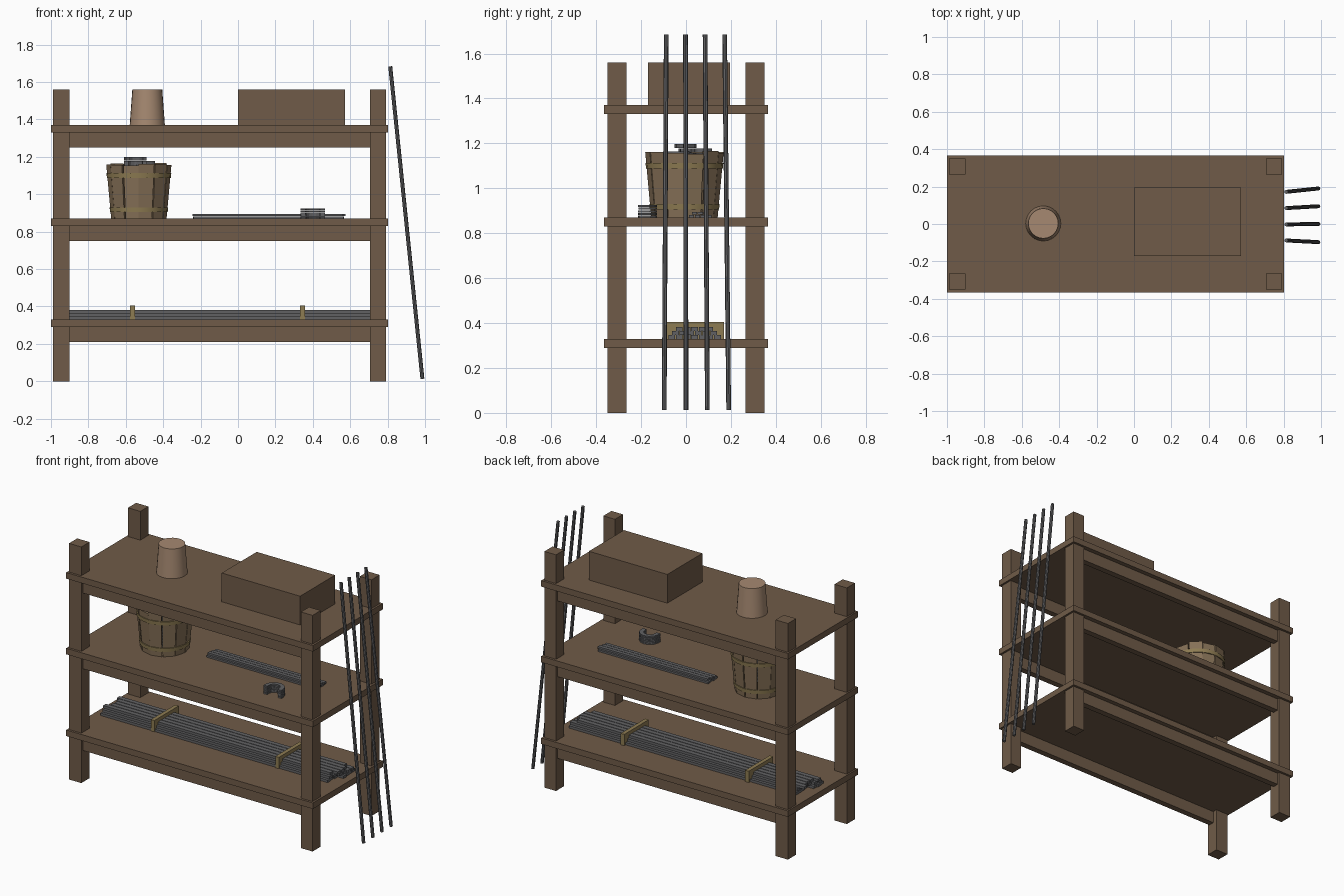
import bpy, bmesh, random
from math import sin, cos, pi, tau
from mathutils import Vector, Matrix

random.seed(4)
cube = bpy.data.objects.get("Cube")
if cube:
    bpy.data.objects.remove(cube, do_unlink=True)


def material(name, rgb, rough=0.8):
    m = bpy.data.materials.new(name)
    m.use_nodes = True
    m.diffuse_color = (*rgb, 1)
    bsdf = m.node_tree.nodes["Principled BSDF"]
    bsdf.inputs["Base Color"].default_value = (*rgb, 1)
    bsdf.inputs["Roughness"].default_value = rough
    return m


WOOD = material("dark_wood", (0.16, 0.105, 0.065))
STAVE = material("stave_wood", (0.24, 0.165, 0.095))
TAN = material("pale_wood", (0.27, 0.2, 0.085))
IRON = material("iron", (0.12, 0.12, 0.125), 0.5)
CLAY = material("clay", (0.38, 0.25, 0.165))


def finish(name, bm, mat, smooth=False):
    bmesh.ops.recalc_face_normals(bm, faces=bm.faces)
    mesh = bpy.data.meshes.new(name)
    bm.to_mesh(mesh)
    bm.free()
    mesh.materials.append(mat)
    ob = bpy.data.objects.new(name, mesh)
    bpy.context.collection.objects.link(ob)
    if smooth:
        bpy.ops.object.select_all(action='DESELECT')
        ob.select_set(True)
        bpy.context.view_layer.objects.active = ob
        bpy.ops.object.shade_smooth_by_angle()
    return ob


def add_box(bm, x, y, z):
    """Box from three (low, high) spans."""
    spans = (x, y, z)
    centre = Vector([(a + b) / 2 for a, b in spans])
    size = [b - a for a, b in spans]
    bmesh.ops.create_cube(bm, size=1, matrix=Matrix.Translation(centre) @ Matrix.Diagonal((*size, 1)))


def box(name, x, y, z, mat):
    bm = bmesh.new()
    add_box(bm, x, y, z)
    return finish(name, bm, mat)


def extrude_outline(bm, points, height):
    """Raise a flat outline into a solid."""
    face = bm.faces.new([bm.verts.new(p) for p in points])
    top = bmesh.ops.extrude_face_region(bm, geom=[face])["geom"]
    verts = [v for v in top if isinstance(v, bmesh.types.BMVert)]
    bmesh.ops.translate(bm, verts=verts, vec=(0, 0, height))


def add_horseshoe(bm, centre, turn, height, outer=0.065, inner=0.038, leg=0.017):
    """Half ring with short legs that opens toward -y before turning."""
    arc = [i * pi / 6 for i in range(7)]
    pts = [(outer, -leg)] + [(outer * cos(a), outer * sin(a)) for a in arc]
    pts += [(-outer, -leg), (-inner, -leg)]
    pts += [(inner * cos(a), inner * sin(a)) for a in reversed(arc)] + [(inner, -leg)]
    place = Matrix.Translation(centre) @ Matrix.Rotation(turn, 4, 'Z')
    extrude_outline(bm, [place @ Vector((x, y, 0)) for x, y in pts], height)


# Posts
for side, x in (("right", (-0.99, -0.9)), ("left", (0.705, 0.79))):
    for end, y in (("front", (-0.35, -0.265)), ("back", (0.265, 0.35))):
        box(f"{end}_{side}_post", x, y, (0, 1.56), WOOD)

# Shelves with a rail under each long edge
for name, top in (("bottom", 0.33), ("middle", 0.87), ("top", 1.37)):
    box(f"{name}_shelf", (-1, 0.803), (-0.365, 0.365), (top - 0.04, top), WOOD)
    for end, y in (("front", (-0.335, -0.295)), ("back", (0.295, 0.335))):
        box(f"{name}_{end}_rail", (-0.92, 0.72), y, (top - 0.12, top - 0.04), WOOD)

# Top shelf goods
box("storage_box", (0, 0.573), (-0.17, 0.195), (1.37, 1.56), WOOD)
bm = bmesh.new()
bmesh.ops.create_cone(bm, cap_ends=True, segments=24, radius1=0.094, radius2=0.08, depth=0.19,
                      matrix=Matrix.Translation((-0.485, 0.003, 1.465)))
finish("upturned_cup", bm, CLAY, smooth=True)

# Flat bars and horseshoe stack on the middle shelf
bm = bmesh.new()
for layer in range(2):
    for i in range(4 - layer):
        y = 0.013 + 0.026 * i + 0.013 * layer
        z = 0.87 + 0.0125 * layer
        shift = random.uniform(-0.008, 0.008)
        add_box(bm, (-0.235 + shift, 0.568 + shift), (y, y + 0.023), (z, z + 0.012))
finish("flat_bars", bm, IRON)

bm = bmesh.new()
for i in range(5):
    add_horseshoe(bm, (0.4, -0.195, 0.87 + 0.0115 * i), random.uniform(-0.06, 0.06), 0.009)
finish("horseshoe_stack", bm, IRON)

# Bar stock on the bottom shelf with two spacers
bm = bmesh.new()
for layer, count in enumerate((7, 6, 5)):
    for i in range(count):
        y = 0.04 + (i - count / 2) * 0.034
        z = 0.33 + 0.0175 * layer
        shift = random.uniform(-0.03, 0.03)
        add_box(bm, (-0.93 + shift, 0.73 + shift), (y, y + 0.03), (z, z + 0.0165))
finish("bar_stock", bm, IRON)
for side, x in (("right", -0.565), ("left", 0.345)):
    box(f"{side}_spacer", (x - 0.013, x + 0.013), (-0.085, 0.17), (0.33, 0.405), TAN)

# Bucket staves, floor and hoops
CX, CY, BASE = -0.53, -0.007, 0.87
STAVES = 12


def bucket_radius(z):
    return 0.148 + 0.027 * (z - BASE) / 0.295


bm = bmesh.new()
for i in range(STAVES):
    mid = (i + 0.5) * tau / STAVES + random.uniform(-0.02, 0.02)
    half = pi / STAVES * 0.95
    rings = []
    for z in (BASE, 1.16 + random.uniform(-0.008, 0.008)):
        r = bucket_radius(z)
        corners = ((r, -half), (r, half), (r - 0.02, half), (r - 0.02, -half))
        rings.append([bm.verts.new((CX + q * cos(mid + a), CY + q * sin(mid + a), z))
                      for q, a in corners])
    low, high = rings
    bm.faces.new(low)
    bm.faces.new(high)
    for k in range(4):
        n = (k + 1) % 4
        bm.faces.new((low[k], low[n], high[n], high[k]))
finish("bucket_staves", bm, STAVE)

bm = bmesh.new()
bmesh.ops.create_cone(bm, cap_ends=True, segments=STAVES, radius1=0.136, radius2=0.136, depth=0.02,
                      matrix=Matrix.Translation((CX, CY, BASE + 0.015)))
finish("bucket_floor", bm, STAVE)

for name, z in (("lower", 0.905), ("upper", 1.088)):
    bm = bmesh.new()
    profile = [(bucket_radius(h) + d, h) for d, h in
               ((-0.012, z), (0.003, z), (0.003, z + 0.025), (-0.012, z + 0.025))]
    verts = [bm.verts.new((CX + r, CY, h)) for r, h in profile]
    edges = [bm.edges.new((verts[k], verts[(k + 1) % 4])) for k in range(4)]
    bmesh.ops.spin(bm, geom=verts + edges, cent=(CX, CY, 0), axis=(0, 0, 1),
                   angle=tau, steps=24, use_merge=True)
    bmesh.ops.remove_doubles(bm, verts=bm.verts, dist=0.0001)
    finish(f"{name}_bucket_hoop", bm, TAN, smooth=True)

# Horseshoes heaped in the bucket
bm = bmesh.new()
for dx, dy, top, turn in ((-0.02, -0.005, 1.2, 0.2), (0.035, 0.065, 1.18, 2.2), (0.05, -0.03, 1.165, 4.2)):
    z = top - 0.02
    while z > BASE + 0.025:
        add_horseshoe(bm, (CX + dx, CY + dy, z), turn + random.uniform(-0.2, 0.2), 0.018, 0.06)
        z -= 0.02
finish("bucket_horseshoes", bm, IRON)

# Long rods leaning on the end of the rack
for i, (top_y, foot_y) in enumerate(((-0.088, -0.097), (-0.002, 0), (0.085, 0.095), (0.172, 0.19))):
    a, b = Vector((0.986, foot_y, 0.013)), Vector((0.814, top_y, 1.684))
    bm = bmesh.new()
    turn = (b - a).to_track_quat('Z', 'Y').to_matrix().to_4x4()
    bmesh.ops.create_cone(bm, cap_ends=True, segments=8, radius1=0.0105, radius2=0.0105,
                          depth=(b - a).length, matrix=Matrix.Translation((a + b) / 2) @ turn)
    finish(f"leaning_rod_{i + 1}", bm, IRON, smooth=True)
